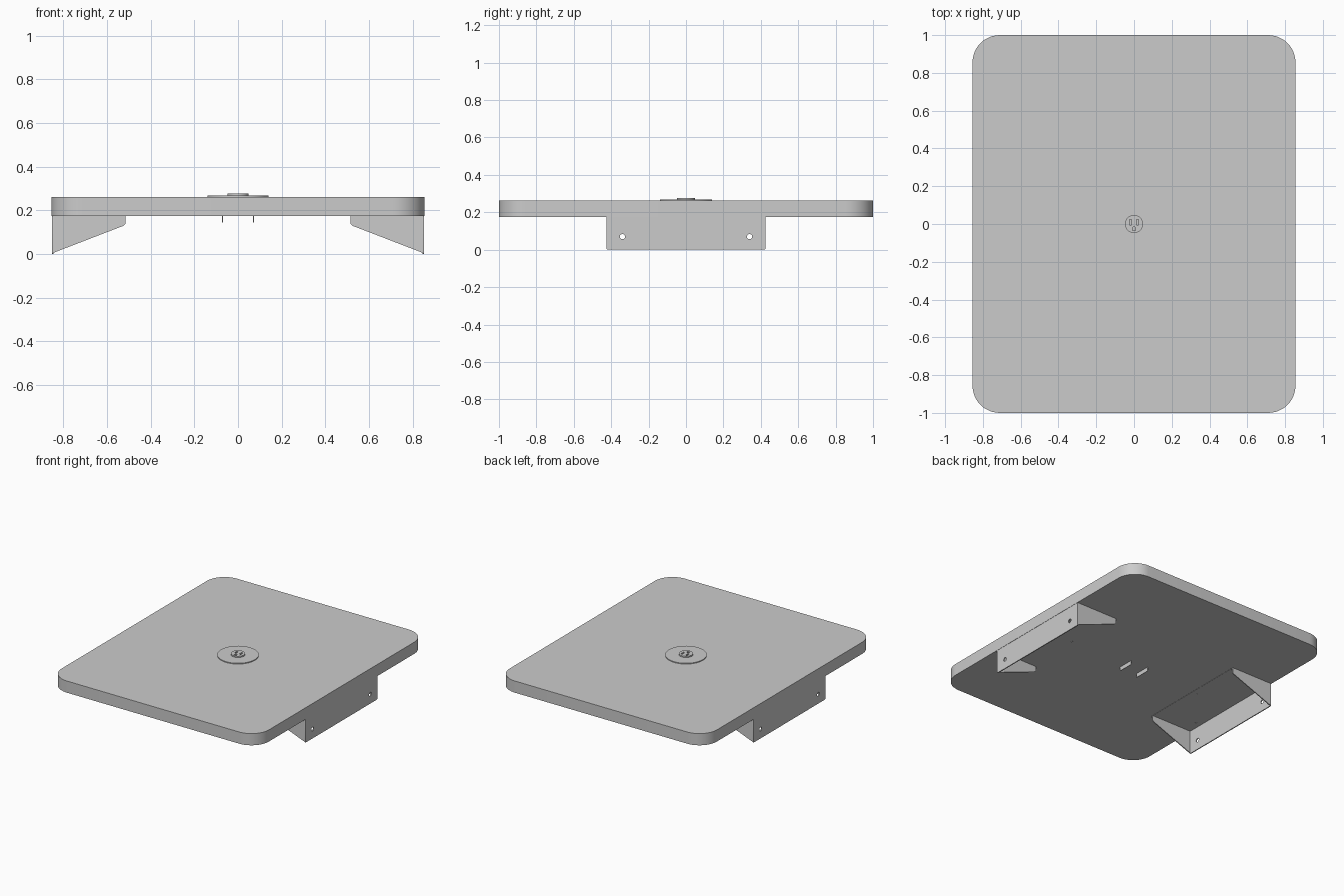
import bpy, bmesh
from math import pi, cos, sin
from mathutils import Matrix

if "Cube" in bpy.data.objects:
    bpy.data.objects.remove(bpy.data.objects["Cube"])


def circle(cx, cy, r, n=32):
    return [(cx + r * cos(2 * pi * i / n), cy + r * sin(2 * pi * i / n)) for i in range(n)]


def rounded(cx, cy, hx, hy, r, n=12):
    pts = []
    for k, (sx, sy) in enumerate(((1, 1), (-1, 1), (-1, -1), (1, -1))):
        for i in range(n + 1):
            a = pi / 2 * (k + i / n)
            pts.append((cx + sx * (hx - r) + r * cos(a), cy + sy * (hy - r) + r * sin(a)))
    return pts


def rect(cx, cy, hx, hy):
    return [(cx + hx, cy + hy), (cx - hx, cy + hy), (cx - hx, cy - hy), (cx + hx, cy - hy)]


def plate_mesh(loops, lo, hi, matrix=Matrix()):
    """Outline plus hole loops, extruded from lo to hi along local z."""
    cu = bpy.data.curves.new("profile", 'CURVE')
    cu.dimensions = '2D'
    cu.fill_mode = 'BOTH'
    cu.extrude = (hi - lo) / 2
    for pts in loops:
        s = cu.splines.new('POLY')
        s.points.add(len(pts) - 1)
        for p, (x, y) in zip(s.points, pts):
            p.co = (x, y, 0, 1)
        s.use_cyclic_u = True
    tmp = bpy.data.objects.new("profile", cu)
    bpy.context.collection.objects.link(tmp)
    dg = bpy.context.evaluated_depsgraph_get()
    me = bpy.data.meshes.new_from_object(tmp.evaluated_get(dg))
    bpy.data.objects.remove(tmp)
    me.transform(matrix @ Matrix.Translation((0, 0, (lo + hi) / 2)))
    return me


def make(name, meshes, matrix=Matrix()):
    """Join meshes into one clean, named object."""
    bm = bmesh.new()
    for me in meshes:
        part = bmesh.new()
        part.from_mesh(me)
        bmesh.ops.remove_doubles(part, verts=part.verts, dist=1e-5)
        bmesh.ops.recalc_face_normals(part, faces=part.faces)
        part.to_mesh(me)
        part.free()
        bm.from_mesh(me)
    bm.transform(matrix)
    out = bpy.data.meshes.new(name)
    bm.to_mesh(out)
    bm.free()
    ob = bpy.data.objects.new(name, out)
    bpy.context.collection.objects.link(ob)
    bpy.ops.object.select_all(action='DESELECT')
    ob.select_set(True)
    bpy.context.view_layer.objects.active = ob
    bpy.ops.object.shade_smooth_by_angle(angle=pi / 6)
    return ob


# Table top
make("table_top", [plate_mesh([rounded(0, 0, 0.855, 1.0, 0.145)], 0.175, 0.262)])

# Power outlet: cover disc, socket face with slots, clips below
make("outlet_cover", [plate_mesh([circle(0, 0, 0.14, 64)], 0.261, 0.268)])
ground = [(-0.009, -0.034), (0.009, -0.034)] + [
    (0.009 * cos(pi * i / 8), -0.025 + 0.009 * sin(pi * i / 8)) for i in range(9)]
make("outlet_socket", [plate_mesh(
    [circle(0, 0, 0.048, 48), rect(-0.019, 0.01, 0.006, 0.015),
     rect(0.019, 0.01, 0.006, 0.015), ground], 0.2675, 0.277)])
for side, s in (("left", -1), ("right", 1)):
    make("outlet_clip_" + side,
         [plate_mesh([rect(s * 0.071, 0, 0.002, 0.058)], 0.145, 0.176)])

# Wall brackets: upright plate, two tapered gussets, screw flange
upright = Matrix(((0, 0, 1, 0), (1, 0, 0, 0), (0, 1, 0, 0), (0, 0, 0, 1)))
sideways = Matrix.Rotation(pi / 2, 4, 'X')
gusset = [(0.85, 0.176), (0.515, 0.176), (0.515, 0.142), (0.517, 0.136),
          (0.522, 0.131), (0.528, 0.128), (0.85, 0.004)]
for side, angle in (("right", 0), ("left", pi)):
    parts = [plate_mesh([rounded(0, 0.088, 0.425, 0.088, 0.008, 4),
                         circle(-0.34, 0.07, 0.014), circle(0.34, 0.07, 0.014)],
                        0.846, 0.853, upright)]
    for y in (-0.421, 0.421):
        parts.append(plate_mesh([gusset], y - 0.0035, y + 0.0035, sideways))
    parts.append(plate_mesh(
        [rect(0.6825, 0, 0.167, 0.42), circle(0.55, 0, 0.008, 16),
         circle(0.8, 0.3, 0.008, 16), circle(0.8, -0.3, 0.008, 16)], 0.1735, 0.1755))
    make("bracket_" + side, parts, Matrix.Rotation(angle, 4, 'Z'))
